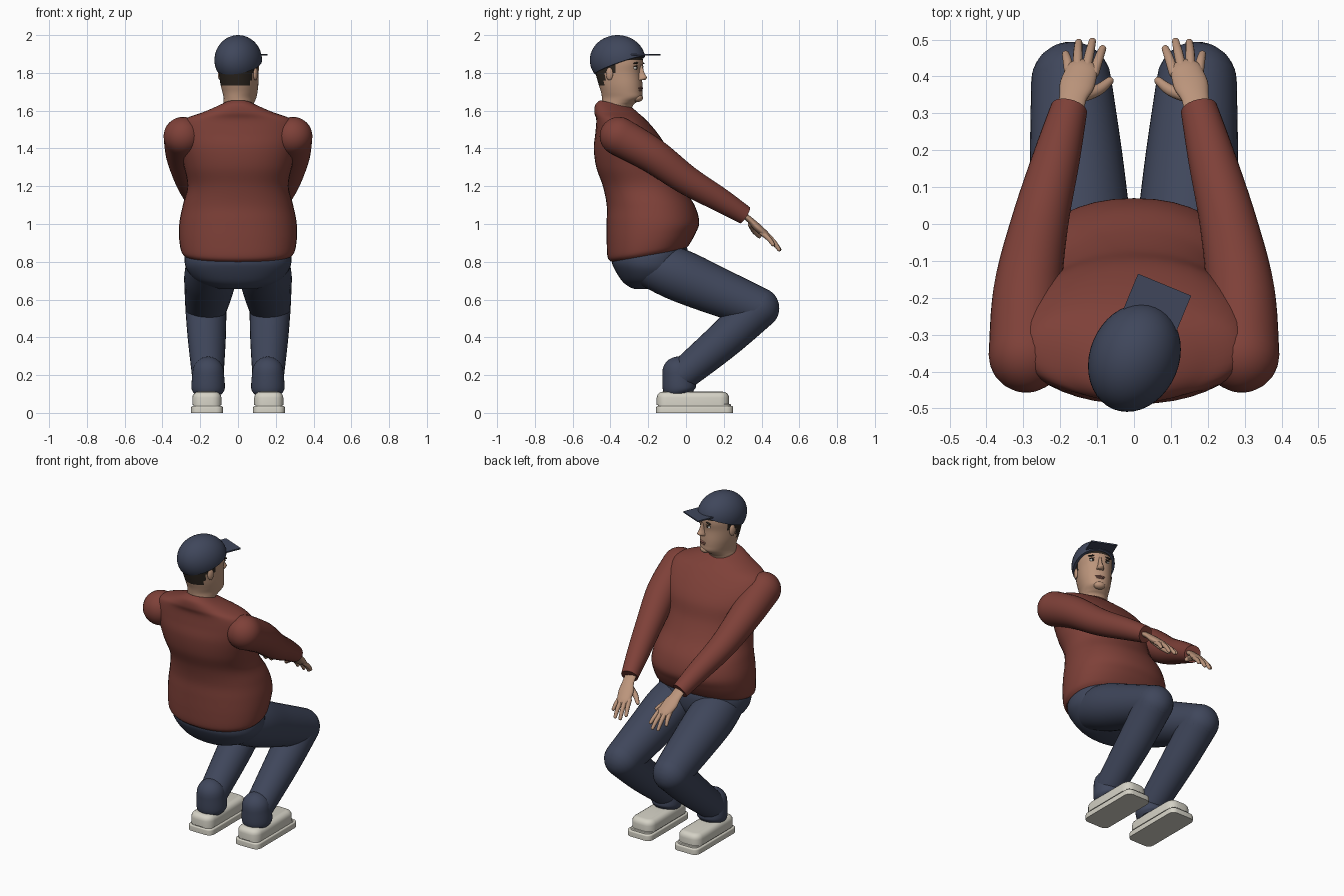
import bpy, bmesh, math
from mathutils import Vector, Matrix

if "Cube" in bpy.data.objects:
    bpy.data.objects.remove(bpy.data.objects["Cube"])


def material(name, r, g, b):
    m = bpy.data.materials.new(name)
    m.diffuse_color = (r, g, b, 1)
    m.use_nodes = True
    m.node_tree.nodes["Principled BSDF"].inputs["Base Color"].default_value = m.diffuse_color
    return m


RED = material("jumper red", .21, .052, .04)
NAVY = material("denim navy", .05, .062, .105)
SKIN = material("skin", .50, .30, .20)
HAIR = material("dark hair", .025, .019, .014)
SHOE = material("shoe off white", .66, .64, .56)
WHITE = material("eye white", .75, .73, .68)
LIP = material("lip", .30, .13, .10)

HEAD = Matrix.Translation((0, -.365, 0)) @ Matrix.Rotation(math.radians(-22.5), 4, 'Z')


def finish(name, bm, mats, matrix=None, rule=None, angle=50):
    bmesh.ops.recalc_face_normals(bm, faces=bm.faces[:])
    if rule:
        for f in bm.faces:
            f.material_index = rule(f.calc_center_median())
    if matrix:
        bm.transform(matrix)
    me = bpy.data.meshes.new(name)
    bm.to_mesh(me)
    bm.free()
    for m in mats:
        me.materials.append(m)
    ob = bpy.data.objects.new(name, me)
    bpy.context.collection.objects.link(ob)
    bpy.ops.object.select_all(action='DESELECT')
    ob.select_set(True)
    bpy.context.view_layer.objects.active = ob
    bpy.ops.object.shade_smooth_by_angle(angle=math.radians(angle))
    return ob


def smooth(keys, n=6):
    """Catmull-Rom interpolation between tuples."""
    out = []
    for i in range(len(keys) - 1):
        p = [keys[max(i - 1, 0)], keys[i], keys[i + 1], keys[min(i + 2, len(keys) - 1)]]
        for k in range(n):
            t = k / n
            out.append(tuple(.5 * (2 * b + (c - a) * t + (2 * a - 5 * b + 4 * c - d) * t * t
                                   + (3 * b - a - 3 * c + d) * t ** 3) for a, b, c, d in zip(*p)))
    return out + [keys[-1]]


def loft(name, rings, mats, **kw):
    bm = bmesh.new()
    vs = [[bm.verts.new(p) for p in r] for r in rings]
    n = len(vs[0])
    for a, b in zip(vs, vs[1:]):
        for i in range(n):
            j = (i + 1) % n
            bm.faces.new((a[i], a[j], b[j], b[i]))
    bm.faces.new(vs[0])
    bm.faces.new(vs[-1])
    return finish(name, bm, mats, **kw)


def body(name, keys, mats, power=2.2, n=40, **kw):
    """Stack of rounded rings: z, forward tilt, back y, front y, half width."""
    rings = []
    for z, tilt, back, front, hw in smooth(keys):
        ring = []
        for i in range(n):
            a = 2 * math.pi * i / n
            c, s = [math.copysign(abs(v) ** (2 / power), v) for v in (math.cos(a), math.sin(a))]
            ring.append((hw * c, (back + front) / 2 + (front - back) / 2 * s, z + tilt * s))
        rings.append(ring)
    return loft(name, rings, mats, **kw)


def tube(name, keys, mat, flat=1, n=24, ends=(True, True), steps=6):
    """Limb along x, y, z, radius keys with optional domed ends."""
    pts = [(Vector(k[:3]), k[3]) for k in smooth(keys, steps)]
    tans = [(pts[min(i + 1, len(pts) - 1)][0] - pts[max(i - 1, 0)][0]).normalized()
            for i in range(len(pts))]
    data = [(p, r, t) for (p, r), t in zip(pts, tans)]
    dome = [math.radians(a) for a in (15, 30, 45, 60, 75, 86)]
    (p0, r0, t0), (p1, r1, t1) = data[0], data[-1]
    if ends[0]:
        data = [(p0 - t0 * r0 * math.sin(a), r0 * math.cos(a), t0) for a in reversed(dome)] + data
    if ends[1]:
        data += [(p1 + t1 * r1 * math.sin(a), r1 * math.cos(a), t1) for a in dome]
    rings = []
    for p, r, t in data:
        side = Vector((1, 0, 0))
        side = (side - t * side.dot(t)).normalized()
        up = side.cross(t)
        rings.append([p + side * r * math.cos(2 * math.pi * i / n)
                      + up * r * flat * math.sin(2 * math.pi * i / n) for i in range(n)])
    return loft(name, rings, [mat])


def blob(name, loc, size, mat, matrix=HEAD, roll=0):
    bm = bmesh.new()
    bmesh.ops.create_uvsphere(bm, u_segments=20, v_segments=12, radius=1)
    bm.transform(Matrix.Translation(loc) @ Matrix.Rotation(roll, 4, 'Y') @ Matrix.Diagonal((*size, 1)))
    return finish(name, bm, [mat], matrix)


def box(name, lo, hi, mat, bevel, matrix=None, segs=4):
    bm = bmesh.new()
    bmesh.ops.create_cube(bm, size=1)
    lo, hi = Vector(lo), Vector(hi)
    bm.transform(Matrix.Translation((lo + hi) / 2) @ Matrix.Diagonal((*(hi - lo), 1)))
    if bevel:
        # round the upright corners first, then soften the top rim
        up = [e for e in bm.edges if abs(e.verts[0].co.z - e.verts[1].co.z) > 1e-4]
        bmesh.ops.bevel(bm, geom=up, offset=bevel[0], segments=segs, affect='EDGES', profile=.5)
        rim = [e for e in bm.edges if min(v.co.z for v in e.verts) > hi.z - 1e-4]
        bmesh.ops.bevel(bm, geom=rim, offset=bevel[1], segments=segs, affect='EDGES', profile=.5)
    return finish(name, bm, [mat], matrix, angle=40)


# Jumper torso with belly, chest and collar
body("jumper_torso", [
    (.835, .035, -.395, .00, .285), (.86, .035, -.415, .02, .302), (.93, .02, -.42, .05, .312),
    (1.01, 0, -.42, .07, .31), (1.10, 0, -.42, .045, .292), (1.20, 0, -.44, -.02, .268),
    (1.30, 0, -.475, -.07, .285), (1.40, 0, -.488, -.10, .31), (1.48, 0, -.48, -.15, .32),
    (1.55, 0, -.475, -.21, .29), (1.59, 0, -.485, -.255, .19), (1.62, -.012, -.48, -.275, .115),
    (1.635, -.02, -.455, -.285, .075)], [RED])

# Seat of the trousers
body("trouser_seat", [
    (.655, 0, -.27, -.13, .09), (.67, 0, -.305, -.08, .15), (.70, 0, -.34, -.04, .22),
    (.76, 0, -.378, .0, .272), (.82, .02, -.392, .01, .283), (.87, .03, -.38, .0, .27)], [NAVY])

for s, side in ((1, "right"), (-1, "left")):
    # Legs
    tube(side + "_thigh", [(s * .135, -.22, .80, .12), (s * .145, -.05, .735, .138),
                           (s * .155, .15, .65, .128), (s * .17, .385, .555, .109)], NAVY, n=32)
    tube(side + "_shin", [(s * .17, .385, .555, .109), (s * .165, .2, .385, .1),
                          (s * .16, -.02, .2, .084)], NAVY, n=32)
    tube(side + "_trouser_cuff", [(s * .158, -.03, .10, .07), (s * .158, -.035, .13, .088),
                                  (s * .158, -.042, .215, .083)], NAVY, n=32, ends=(False, True))
    # Shoes
    x0, x1 = sorted((s * .08, s * .248))
    box(side + "_shoe_sole", (x0, -.158, 0), (x1, .25, .036), SHOE, (.035, .008))
    box(side + "_shoe_welt", (x0 + .012, -.148, .03), (x1 - .012, .238, .046), SHOE, (.035, .004))
    box(side + "_shoe_upper", (x0 + .006, -.155, .042), (x1 - .008, .228, .112), SHOE, (.05, .032))
    # Sleeves
    tube(side + "_sleeve", [(s * .292, -.355, 1.465, .102), (s * .288, -.18, 1.365, .093),
                            (s * .256, 0, 1.235, .078), (s * .21, .18, 1.128, .064),
                            (s * .176, .312, 1.046, .05)], RED, n=32, ends=(True, False))
    # Hands
    tube(side + "_palm", [(s * .174, .29, 1.06, .036), (s * .166, .34, 1.02, .037),
                          (s * .155, .375, .985, .047), (s * .143, .412, .952, .044)],
         SKIN, flat=.45)
    for name, k, m, t in (("index", (.108, .41, .95), (.095, .45, .915), (.085, .475, .885)),
                          ("middle", (.130, .42, .95), (.12, .465, .905), (.113, .495, .865)),
                          ("ring", (.153, .42, .95), (.152, .465, .905), (.15, .492, .865)),
                          ("little", (.174, .40, .955), (.18, .44, .92), (.185, .46, .892))):
        tube(f"{side}_{name}_finger", [(s * p[0], p[1], p[2], r)
                                       for p, r in zip((k, m, t), (.014, .0125, .010))],
             SKIN, n=12, steps=4)
    tube(side + "_thumb", [(s * .15, .345, 1.0, .018), (s * .10, .362, .965, .016),
                           (s * .066, .388, .935, .011)], SKIN, n=12, steps=4)


# Head and neck, with hair on the back, sides and hairline
def hair(c):
    return int((c.y < -.035 and c.z > 1.735) or (c.y < .035 and c.z > 1.80) or c.z > 1.872)


body("head", [
    (1.54, 0, -.07, .06, .07), (1.62, 0, -.078, .08, .078), (1.645, 0, -.078, .105, .078),
    (1.67, 0, -.08, .136, .08), (1.70, 0, -.085, .138, .087), (1.74, 0, -.098, .137, .094),
    (1.80, 0, -.115, .133, .099), (1.85, 0, -.125, .14, .103), (1.90, 0, -.125, .135, .10)],
    [SKIN, HAIR], rule=hair)
tube_nose = [(1.762, 0, .10, .158, .021), (1.775, 0, .10, .170, .019),
             (1.80, 0, .10, .157, .012), (1.845, 0, .10, .142, .009)]
body("nose", tube_nose, [SKIN], n=16, matrix=HEAD)
bpy.data.objects["head"].matrix_world = HEAD
blob("chin", (0, .118, 1.668), (.035, .027, .022), SKIN)
blob("upper_lip", (0, .134, 1.719), (.029, .010, .006), LIP)
blob("lower_lip", (0, .133, 1.708), (.024, .010, .006), LIP)
for s, side in ((1, "right"), (-1, "left")):
    blob(side + "_eye", (s * .04, .121, 1.826), (.018, .010, .009), WHITE)
    blob(side + "_iris", (s * .04, .1265, 1.826), (.008, .0065, .008), HAIR)
    blob(side + "_eyelid", (s * .04, .123, 1.836), (.020, .011, .003), HAIR, roll=s * .1)
    blob(side + "_eyebrow", (s * .043, .126, 1.852), (.026, .010, .005), HAIR, roll=s * .15)
    blob(side + "_ear", (s * .101, -.002, 1.795), (.011, .020, .034), SKIN)

# Cap crown: dome trimmed along a slanted rim
bm = bmesh.new()
bmesh.ops.create_uvsphere(bm, u_segments=40, v_segments=24, radius=1)
bm.transform(Matrix.Translation((0, .003, 1.868)) @ Matrix.Diagonal((.121, .151, .132, 1)))
cut = bmesh.ops.bisect_plane(bm, geom=bm.verts[:] + bm.edges[:] + bm.faces[:], clear_inner=True,
                             plane_co=(0, .14, 1.885), plane_no=(0, -.36, 1))
bmesh.ops.contextual_create(bm, geom=[e for e in cut["geom_cut"] if isinstance(e, bmesh.types.BMEdge)])
finish("cap_crown", bm, [NAVY], HEAD)

# Cap brim
box("cap_brim", (-.078, .10, 1.891), (.078, .217, 1.899), NAVY, None, HEAD)
